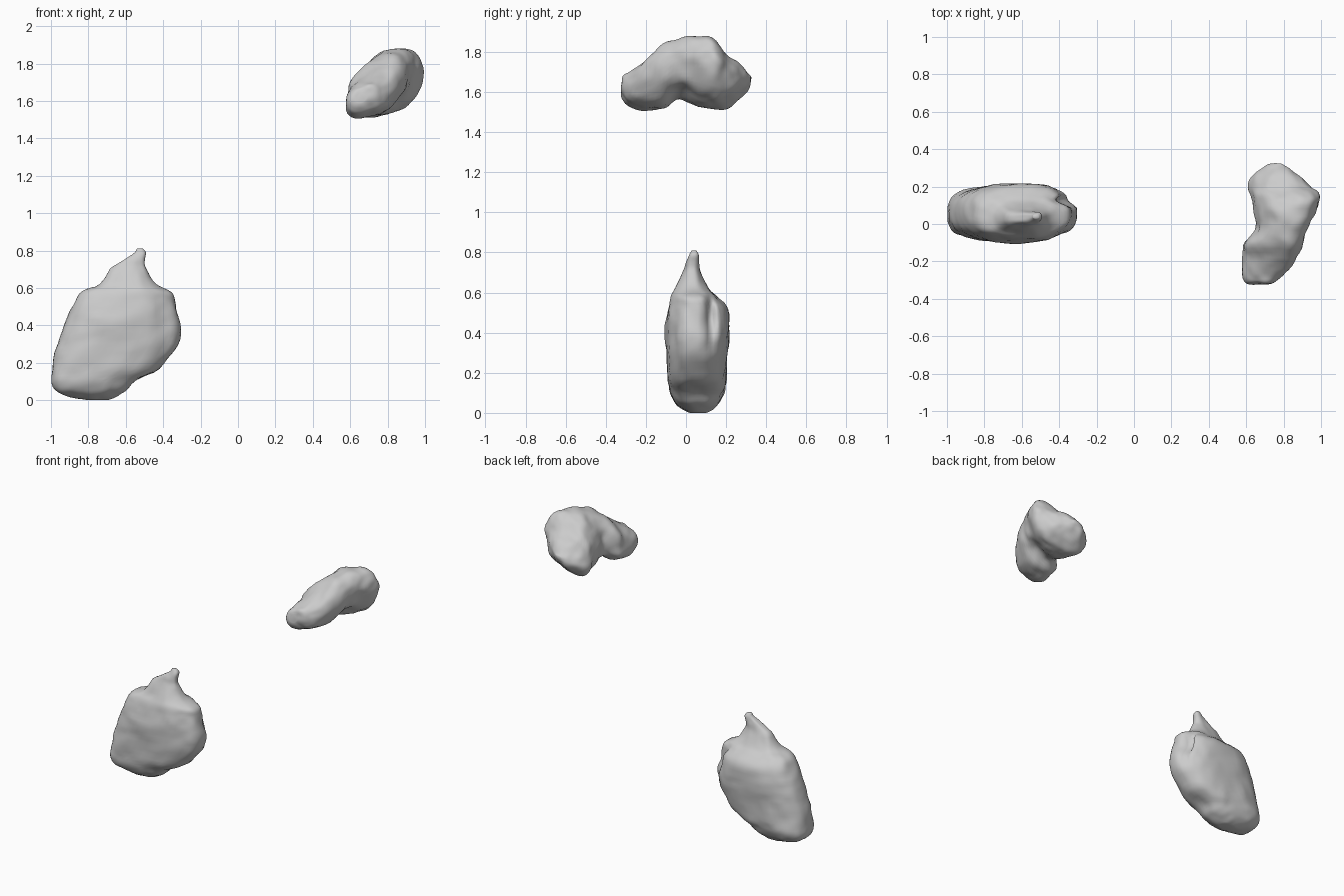
import bpy, bmesh, math
from mathutils import Vector, noise

if "Cube" in bpy.data.objects:
    bpy.data.objects.remove(bpy.data.objects["Cube"])


def spline(rows, steps):
    """Catmull-Rom resampling of slice rows."""
    out = []
    for i in range(len(rows) - 1):
        a, b, c, d = (Vector(rows[min(max(k, 0), len(rows) - 1)]) for k in range(i - 1, i + 3))
        for s in range(steps):
            t = s / steps
            out.append(0.5 * (2 * b + (c - a) * t + (2 * a - 5 * b + 4 * c - d) * t * t
                              + (3 * b - a - 3 * c + d) * t ** 3))
    out.append(Vector(rows[-1]))
    return out


def rock(name, rows, axis, power, shear, dents, rough, sides=56):
    """Loft rounded slices (position, x range, other range), then dent and roughen."""
    bm = bmesh.new()
    rings = []
    for p, x0, x1, w0, w1 in spline(rows, 4):
        ring = []
        for k in range(sides):
            t = math.tau * k / sides
            c, s = math.cos(t), math.sin(t + shear)
            c = math.copysign(abs(c) ** (2 / power), c)
            s = math.copysign(abs(s) ** (2 / power), s)
            x = (x0 + x1) / 2 + (x1 - x0) / 2 * c
            w = (w0 + w1) / 2 + (w1 - w0) / 2 * s
            ring.append(bm.verts.new((x, w, p) if axis == 'Z' else (x, p, w)))
        rings.append(ring)
    for a, b in zip(rings, rings[1:]):
        for k in range(sides):
            j = (k + 1) % sides
            bm.faces.new((a[k], a[j], b[j], b[k]))
    bm.faces.new(rings[0])
    bm.faces.new(rings[-1])
    bmesh.ops.recalc_face_normals(bm, faces=bm.faces)
    bm.normal_update()
    moves = []
    for v in bm.verts:
        d = v.normal * rough * (noise.noise(v.co * 9) + 0.5 * noise.noise(v.co * 20))
        for centre, radii, push in dents:
            q = sum(((v.co[i] - centre[i]) / radii[i]) ** 2 for i in range(3))
            d += Vector(push) * math.exp(-q)
        moves.append(d)
    for v, d in zip(bm.verts, moves):
        v.co += d
        v.co.z = max(v.co.z, 0)
    mesh = bpy.data.meshes.new(name)
    bm.to_mesh(mesh)
    bm.free()
    for f in mesh.polygons:
        f.use_smooth = True
    ob = bpy.data.objects.new(name, mesh)
    bpy.context.collection.objects.link(ob)
    return ob


# Large flattened stone with a pointed crest: z, x range, y range
rock("large_stone", [
    (0.00, -.82, -.72, .02, .10), (0.02, -.90, -.66, -.02, .14),
    (0.05, -.97, -.60, -.06, .17), (0.10, -1.0, -.55, -.08, .19),
    (0.17, -.995, -.42, -.09, .20), (0.28, -.97, -.335, -.095, .205),
    (0.37, -.94, -.30, -.10, .215), (0.45, -.91, -.32, -.10, .215),
    (0.53, -.87, -.335, -.085, .20), (0.58, -.83, -.36, -.07, .155),
    (0.62, -.74, -.44, -.05, .115), (0.70, -.68, -.49, -.015, .075),
    (0.75, -.62, -.50, .0, .065), (0.79, -.555, -.495, .02, .06),
    (0.81, -.54, -.51, .03, .05)], 'Z', 2.6, 0,
    [((-.34, .125, .48), (.12, .025, .13), (-.07, 0, 0)),   # fold at the right end
     ((-.35, .20, .40), (.08, .06, .2), (-.03, 0, 0)),
     ((-.36, -.10, .42), (.07, .05, .2), (-.02, .02, 0))], 0.009)

# Small bent stone floating upper right: y, x range, z range
rock("small_stone", [
    (-.32, .63, .69, 1.59, 1.65), (-.31, .60, .75, 1.56, 1.68),
    (-.28, .585, .80, 1.535, 1.705), (-.20, .58, .86, 1.51, 1.76),
    (-.11, .58, .905, 1.515, 1.83), (-.05, .63, .92, 1.555, 1.86),
    (.02, .65, .945, 1.54, 1.88), (.10, .635, .98, 1.52, 1.88),
    (.15, .62, .99, 1.515, 1.855), (.20, .61, .95, 1.52, 1.79),
    (.25, .63, .90, 1.55, 1.75), (.30, .69, .83, 1.61, 1.70),
    (.325, .75, .79, 1.65, 1.68)], 'Y', 2.2, 0.4,
    [((.85, -.02, 1.56), (.12, .06, .07), (-.01, 0, .03)),  # hollow underneath
     ((.63, -.03, 1.70), (.08, .04, .12), (.02, 0, 0))], 0.013)
